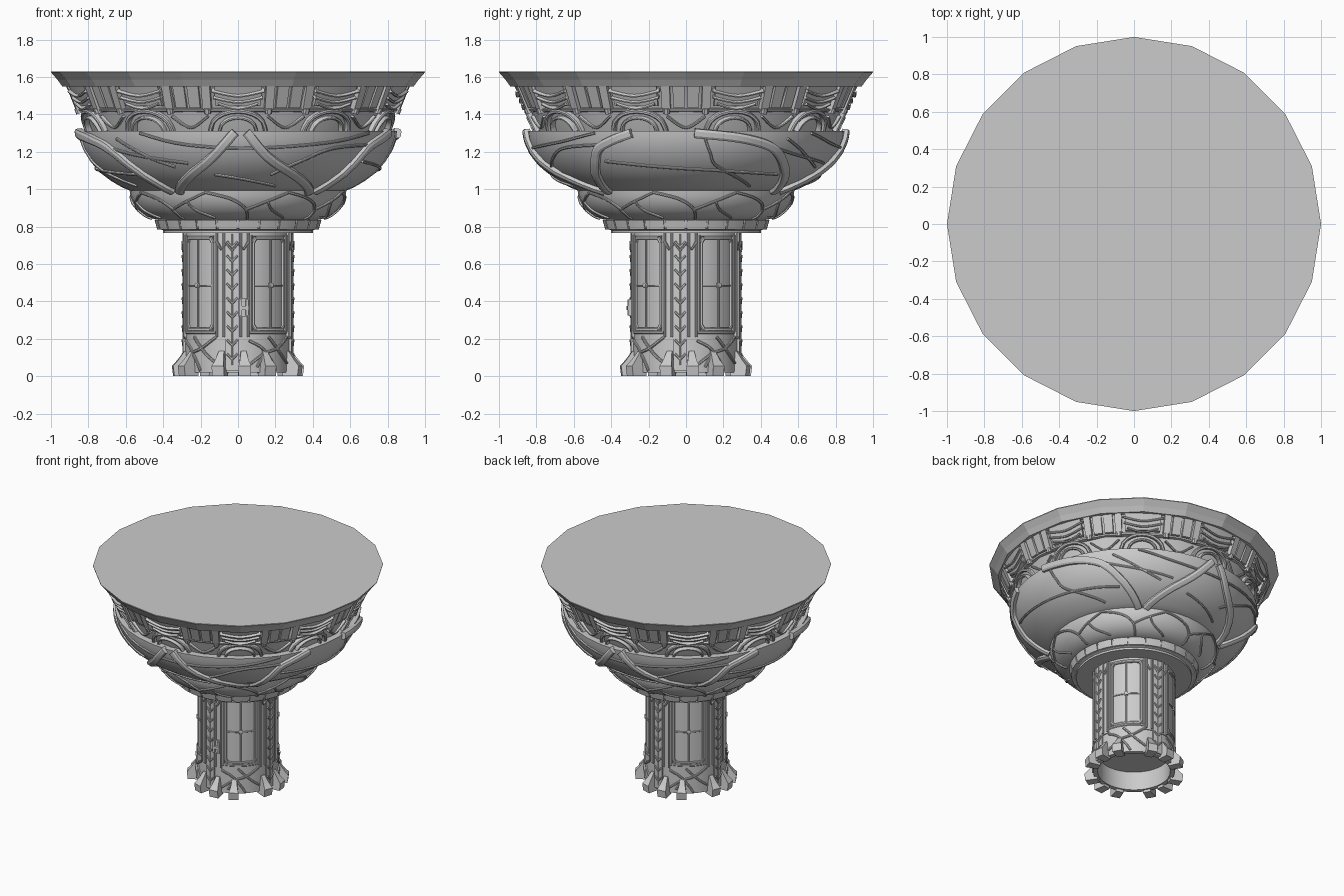
import bpy, bmesh, math
from mathutils import Vector
from math import sin, cos, radians

if "Cube" in bpy.data.objects:
    bpy.data.objects.remove(bpy.data.objects["Cube"])


def P(a, r, z):
    """Angle a in degrees, 0 = front, 90 = right."""
    return Vector((r * sin(radians(a)), -r * cos(radians(a)), z))


def finish(name, bm, smooth=30):
    bmesh.ops.recalc_face_normals(bm, faces=bm.faces)
    me = bpy.data.meshes.new(name)
    bm.to_mesh(me)
    bm.free()
    ob = bpy.data.objects.new(name, me)
    bpy.context.collection.objects.link(ob)
    bpy.ops.object.select_all(action='DESELECT')
    ob.select_set(True)
    bpy.context.view_layer.objects.active = ob
    if smooth:
        bpy.ops.object.shade_smooth_by_angle(angle=radians(smooth))
    return ob


def lathe(name, prof, n, smooth=30):
    bm = bmesh.new()
    rings = [[bm.verts.new(P(360 * i / n, r, z)) for i in range(n)] for r, z in prof]
    for a, b in zip(rings, rings[1:]):
        for i in range(n):
            j = (i + 1) % n
            bm.faces.new((a[i], a[j], b[j], b[i]))
    bm.faces.new(rings[0])
    bm.faces.new(rings[-1])
    return finish(name, bm, smooth)


def radius(prof):
    """Radius of a lathe profile at height z."""
    pts = sorted((z, r) for r, z in prof)
    def f(z):
        z = min(max(z, pts[0][0]), pts[-1][0])
        for (z0, r0), (z1, r1) in zip(pts, pts[1:]):
            if z <= z1:
                return r0 + (r1 - r0) * (z - z0) / max(z1 - z0, 1e-6)
    return f


def band(bm, path, w, t, f, curved=True, n=6):
    """Box-section strip following (angle, height) points on a round surface."""
    q = [Vector(p) for p in path]
    s = []
    for i in range(len(q) - 1):
        p0, p1, p2, p3 = q[max(i - 1, 0)], q[i], q[i + 1], q[min(i + 2, len(q) - 1)]
        for k in range(n):
            u = k / n
            c = p1.lerp(p2, u)
            if curved:
                c = 0.5 * (2 * p1 + (p2 - p0) * u + (2 * p0 - 5 * p1 + 4 * p2 - p3) * u * u
                           + (3 * p1 - p0 - 3 * p2 + p3) * u ** 3)
            s.append(c)
    s.append(q[-1])
    pos = [P(a, f(z), z) for a, z in s]
    prev = None
    for i, (a, z) in enumerate(s):
        tan = (pos[min(i + 1, len(pos) - 1)] - pos[max(i - 1, 0)]).normalized()
        nrm = P(a, 1, -(f(z + .01) - f(z - .01)) / .02).normalized()
        side = tan.cross(nrm).normalized() * w / 2
        c = pos[i]
        ring = [bm.verts.new(v) for v in (c - side - nrm * .015, c - side + nrm * t * .7, c - side * .5 + nrm * t,
                                          c + side * .5 + nrm * t, c + side + nrm * t * .7, c + side - nrm * .015)]
        if prev:
            for k in range(6):
                bm.faces.new((prev[k], prev[(k + 1) % 6], ring[(k + 1) % 6], ring[k]))
        else:
            bm.faces.new(ring)
        prev = ring
    bm.faces.new(prev)


def sector(bm, a0, a1, z0, z1, r0, rb, rt, n=3):
    """Curved block; rb and rt are outer radii at bottom and top."""
    prev = None
    for i in range(n + 1):
        a = a0 + (a1 - a0) * i / n
        ring = [bm.verts.new(P(a, r, z)) for r, z in ((r0, z0), (rb, z0), (rt, z1), (r0, z1))]
        if prev:
            for k in range(4):
                bm.faces.new((prev[k], prev[(k + 1) % 4], ring[(k + 1) % 4], ring[k]))
        else:
            bm.faces.new(ring)
        prev = ring
    bm.faces.new(prev)


# Main bodies
wall = [(.80, 1.30), (.825, 1.36), (.845, 1.42), (.87, 1.48), (.915, 1.56)]
bowl = [(.56, .985), (.62, 1.01), (.68, 1.045), (.74, 1.09), (.79, 1.15), (.825, 1.21), (.845, 1.27), (.85, 1.31)]
cup = [(.44, .838), (.49, .855), (.53, .885), (.56, .925), (.575, .965), (.58, .995)]
lathe("rim", [(.90, 1.55), (.94, 1.55), (.965, 1.585), (1, 1.625), (1, 1.63)], 20, 0)
lathe("upper_wall", wall, 20, 20)
lathe("main_bowl", bowl, 40)
lathe("lower_cup", cup, 40)
lathe("collar", [(.40, .765), (.40, .78), (.425, .79), (.435, .81), (.435, .835), (.40, .845)], 40)
lathe("column", [(.25, .16), (.25, .02), (.282, .02), (.282, .235), (.274, .245), (.274, .74), (.284, .75), (.284, .78)], 40)
fw, fb, fc = radius(wall), radius(bowl), radius(cup)

# Collar blocks
bm = bmesh.new()
for i in range(24):
    sector(bm, i * 15 + .7, i * 15 + 14.3, .785, .835, .40, .432, .446)
finish("collar_blocks", bm)

# Arches, pots and brackets around the upper wall
arch, pots, brackets = bmesh.new(), bmesh.new(), bmesh.new()
for i in range(10):
    c = i * 36
    for ra, rz, w in ((10.5, .11, .022), (7, .075, .016)):
        band(arch, [(c + ra * cos(radians(k * 30)), 1.31 + rz * sin(radians(k * 30))) for k in range(7)],
             w, .02, fw, n=2)
    sector(pots, c - 8, c + 8, 1.445, 1.55, .83, .868, .918)
    for z, h in ((1.45, 7), (1.485, 8.5), (1.52, 9)):
        band(pots, [(c - h, z + .012), (c, z - .014), (c + h, z + .012)], .014, .026, fw)
    for s in (-1, 1):
        sector(brackets, c + s * 11 - 1.5, c + s * 11 + 1.5, 1.425, 1.555, .82, .872, .925, 1)
        sector(brackets, c + s * 15.5 - 2, c + s * 15.5 + 2, 1.435, 1.555, .82, .868, .92, 1)
        band(brackets, [(c + s * 11, 1.44), (c + s * 11, 1.41)], .035, .03, fw, n=1)
    band(arch, [(c + 18 - 7, 1.39), (c + 18, 1.33), (c + 18 + 7, 1.39)], .012, .012, fw)
finish("wall_arches", arch)
finish("wall_pots", pots)
finish("wall_brackets", brackets)
lathe("wall_ledge", [(.83, 1.412), (.858, 1.418), (.862, 1.428), (.84, 1.434)], 40)

# Thick roots and thin veins on the main bowl (two-fold symmetry)
roots, veins = bmesh.new(), bmesh.new()
for h in (0, 180):
    for p in ([(-1, 1.305), (-12, 1.15), (-32, .995)],
              [(3, 1.305), (14, 1.15), (41, .99)],
              [(70, 1.30), (57, 1.23), (52, 1.14), (45, .995)],
              [(93, 1.30), (112, 1.27), (124, 1.22), (133, 1.12), (143, .995)]):
        band(roots, [(a + h, z) for a, z in p], .05, .025, fb)
    for p in ([(-38, 1.3), (-20, 1.24), (5, 1.22), (35, 1.25), (55, 1.3)],
              [(-50, 1.27), (-36, 1.17), (-26, 1.12)],
              [(14, 1.08), (25, 1.15), (38, 1.22), (60, 1.24)],
              [(97, 1.27), (99, 1.2), (103, 1.12), (122, 1.02)],
              [(57, 1.15), (80, 1.12), (104, 1.10), (132, 1.08)],
              [(-10, 1.08), (0, 1.06), (18, 1.02)],
              [(112, 1.27), (135, 1.19), (160, 1.14)]):
        band(veins, [(a + h, z) for a, z in p], .014, .01, fb)
finish("bowl_roots", roots)
finish("bowl_veins", veins)

# Veins on the lower cup
bm = bmesh.new()
for i in range(8):
    c = i * 45
    band(bm, [(c - 18, .985), (c - 4, .95), (c + 4, .90), (c + 6, .845)], .014, .01, fc)
    band(bm, [(c + 27, .98), (c + 17, .94), (c + 4, .89)], .012, .01, fc)
    band(bm, [(c + 16, .94), (c + 20, .89), (c + 30, .85)], .012, .01, fc)
finish("cup_veins", bm)

# Column: four pilasters with leaves, four windows, root-covered base, feet
pil, leaf, win, base, feet = (bmesh.new() for _ in range(5))
f_win, f_pil, f_base = (lambda z: .274), (lambda z: .29), (lambda z: .282)
for q in range(4):
    c = q * 90 - 6
    sector(pil, c - 18, c + 18, .20, .77, .25, .288, .288, 6)
    sector(pil, c - 7, c + 7, .03, .77, .25, .293, .293, 3)
    for a in (-17, -9, 9, 17):
        band(pil, [(c + a, .21), (c + a, .765)], .012, .008, f_pil, False, 1)
    band(leaf, [(c, .06), (c, .76)], .008, .008, f_pil, False, 1)
    for k in range(9):
        z = .09 + k * .075
        for s in (-1, 1):
            band(leaf, [(c + s * 5.5, z + .03), (c, z)], .012, .011, f_pil, False, 2)
    band(leaf, [(c - 17, .72), (c - 12, .68), (c - 6, .71), (c, .67), (c + 6, .71), (c + 12, .68), (c + 17, .72)],
         .014, .012, f_pil, False, 1)
    # Window frame with clipped corners, cross bars and centre boss
    w = q * 90 + 39
    loop = [(-19, .25), (19, .25), (22, .275), (22, .715), (19, .74), (-19, .74), (-22, .715), (-22, .275), (-19, .25)]
    for p0, p1 in zip(loop, loop[1:]):
        band(win, [(w + p0[0], p0[1]), (w + p1[0], p1[1])], .02, .012, f_win, False, 4)
    band(win, [(w, .25), (w, .74)], .008, .006, f_win, False, 1)
    band(win, [(w - 22, .485), (w + 22, .485)], .008, .006, f_win, False, 6)
    band(win, [(w - 2.5, .485), (w + 2.5, .485)], .025, .014, f_win, False, 1)
    for s in (-1, 1):
        band(win, [(w + s * 25.5, .24), (w + s * 25.5, .755)], .02, .016, f_win, False, 1)
    band(win, [(w - 26, .235), (w + 26, .235)], .018, .014, f_win, False, 6)
    for p in ([(-27, .06), (-10, .12), (8, .15), (27, .21)], [(-27, .19), (-12, .15), (0, .08), (6, .03)],
              [(27, .07), (14, .12), (-4, .21)], [(-10, .12), (-18, .05)]):
        band(base, [(w + a, z) for a, z in p], .014, .01, f_base)
    # Tapered feet
    for a in (-12, 12, 36):
        t, b = [], []
        for s in (-1, 1):
            side = P(c + a + 90, 1, 0)
            b.append([feet.verts.new(P(c + a, r, z) + side * s * k) for r, z, k in
                      ((.26, 0, .028), (.345, 0, .034), (.352, .055, .034), (.325, .085, .024), (.288, .135, .014), (.26, .135, .014))])
        feet.faces.new(b[0])
        feet.faces.new(b[1])
        for k in range(6):
            j = (k + 1) % 6
            feet.faces.new((b[0][k], b[0][j], b[1][j], b[1][k]))
finish("column_pilasters", pil)
finish("pilaster_leaves", leaf)
finish("window_frames", win)
finish("base_roots", base)
finish("feet", feet, 0)

# Small latch on the front
bm = bmesh.new()
sector(bm, .5, 11, .32, .415, .27, .302, .302, 2)
for a in (2.5, 9):
    sector(bm, a - 1.3, a + 1.3, .325, .41, .28, .314, .314, 1)
sector(bm, 1, 10.5, .355, .375, .28, .318, .318, 1)
finish("front_latch", bm)
